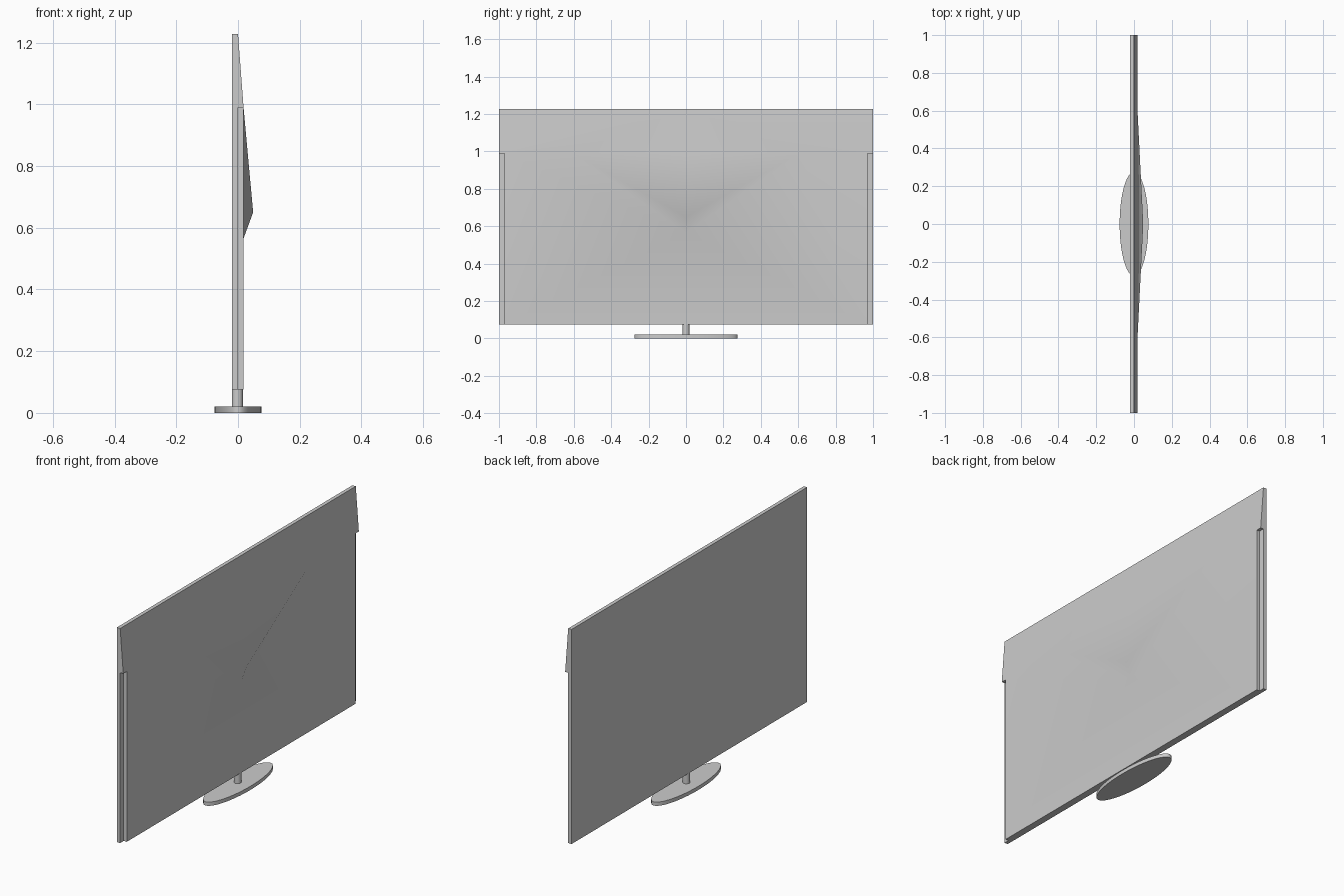
import bpy
import bmesh
from math import radians

cube = bpy.data.objects.get("Cube")
if cube:
    bpy.data.objects.remove(cube, do_unlink=True)

grey = bpy.data.materials.new("light grey")
grey.use_nodes = True
colour = (0.6, 0.6, 0.6, 1)
grey.diffuse_color = colour
grey.node_tree.nodes["Principled BSDF"].inputs["Base Color"].default_value = colour

HALF = 1.0       # half width of the screen
INSET = 0.97     # half width of the rear housing
BOTTOM, LEDGE, TOP = 0.075, 0.99, 1.228
REAR = 0.018     # rear surface of the housing


def finish(obj, name):
    obj.name = name
    obj.data.materials.append(grey)
    bpy.ops.object.select_all(action="DESELECT")
    obj.select_set(True)
    bpy.context.view_layer.objects.active = obj
    bpy.ops.object.shade_smooth_by_angle(angle=radians(30))


def disc(name, x, z0, z1, rx, ry, sides):
    bpy.ops.mesh.primitive_cylinder_add(vertices=sides, radius=1, depth=1,
                                        location=(x, 0, (z0 + z1) / 2))
    obj = bpy.context.object
    obj.scale = (rx, ry, z1 - z0)
    bpy.ops.object.transform_apply(location=False, scale=True)
    finish(obj, name)


# Thin display slab
bpy.ops.mesh.primitive_cube_add(size=1, location=(-0.01, 0, (BOTTOM + TOP) / 2))
panel = bpy.context.object
panel.scale = (0.02, 2 * HALF, TOP - BOTTOM)
bpy.ops.object.transform_apply(location=False, scale=True)
finish(panel, "screen_panel")

# Rear housing: one half with sloped top and faceted bulge, then mirrored
points = {
    "low_mid": (REAR, 0, BOTTOM), "low_side": (REAR, INSET, BOTTOM),
    "step": (REAR, INSET, LEDGE), "lip": (REAR, HALF, LEDGE),
    "wing": (REAR, 0.61, LEDGE), "ridge_mid": (REAR, 0, LEDGE),
    "chin": (REAR, 0, 0.565), "apex": (0.049, 0, 0.65),
    "top_mid": (0, 0, TOP), "top_side": (0, HALF, TOP),
    "low_mid_in": (0, 0, BOTTOM), "low_side_in": (0, INSET, BOTTOM),
    "step_in": (0, INSET, LEDGE), "lip_in": (0, HALF, LEDGE),
}
faces = [
    "low_mid low_side step wing chin",
    "chin wing apex",
    "apex wing ridge_mid",
    "ridge_mid wing step lip top_side top_mid",
    "low_side low_side_in step_in step",
    "step step_in lip_in lip",
    "lip lip_in top_side",
    "low_mid low_mid_in low_side_in low_side",
    "low_mid_in top_mid top_side lip_in step_in low_side_in",
]
bm = bmesh.new()
verts = {key: bm.verts.new(co) for key, co in points.items()}
for face in faces:
    bm.faces.new([verts[key] for key in face.split()])
# The bulge's top edge is flush with the slope, so no seam face is needed
bmesh.ops.recalc_face_normals(bm, faces=bm.faces)
mesh = bpy.data.meshes.new("rear_housing")
bm.to_mesh(mesh)
bm.free()
housing = bpy.data.objects.new("rear_housing", mesh)
bpy.context.collection.objects.link(housing)
mirror = housing.modifiers.new("Mirror", "MIRROR")
mirror.use_axis = (False, True, False)
bpy.context.view_layer.objects.active = housing
housing.select_set(True)
bpy.ops.object.modifier_apply(modifier="Mirror")
finish(housing, "rear_housing")

# Stand
disc("stand_neck", -0.002, 0.015, BOTTOM + 0.005, 0.018, 0.018, 32)
disc("stand_base", 0, 0, 0.02, 0.076, 0.275, 64)
